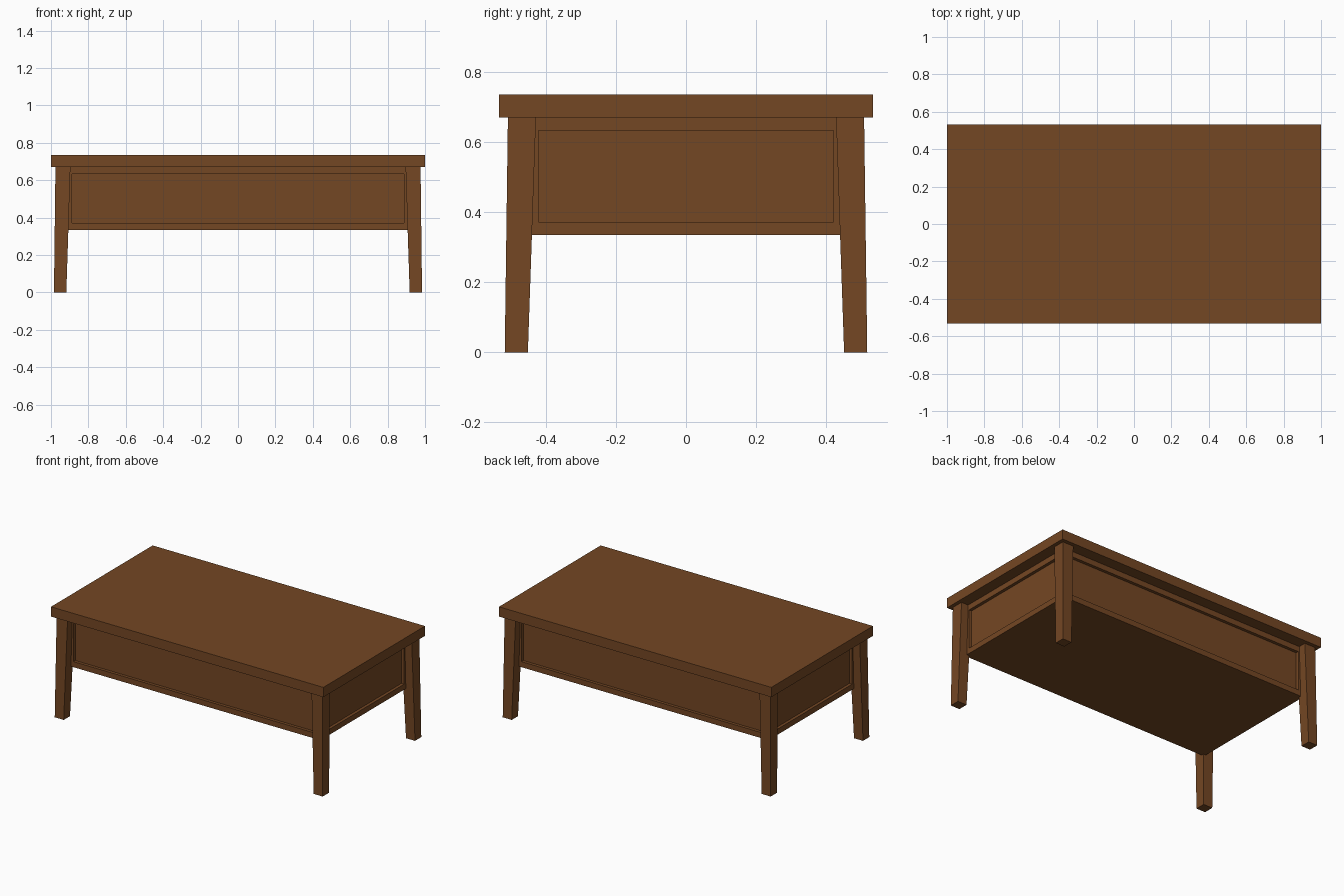
import bpy
import bmesh

cube = bpy.data.objects.get("Cube")
if cube:
    bpy.data.objects.remove(cube, do_unlink=True)

wood = bpy.data.materials.new("brown_wood")
wood.use_nodes = True
WOOD = (0.175, 0.063, 0.017, 1)
wood.diffuse_color = WOOD
wood.node_tree.nodes["Principled BSDF"].inputs["Base Color"].default_value = WOOD


def finish(name, bm):
    bmesh.ops.recalc_face_normals(bm, faces=bm.faces)
    mesh = bpy.data.meshes.new(name)
    bm.to_mesh(mesh)
    bm.free()
    mesh.materials.append(wood)
    obj = bpy.data.objects.new(name, mesh)
    bpy.context.collection.objects.link(obj)
    return obj


def box(half_x, half_y, z0, z1):
    bm = bmesh.new()
    bmesh.ops.create_cube(bm, size=2)
    for v in bm.verts:
        v.co.x *= half_x
        v.co.y *= half_y
        v.co.z = z1 if v.co.z > 0 else z0
    return bm


# Table top
finish("table_top", box(1, 0.533, 0.67, 0.735))

# Apron box with a sunken panel on each of the four sides
bm = box(0.925, 0.457, 0.335, 0.67)
sides = [f for f in bm.faces if abs(f.normal.z) < 0.5]
bmesh.ops.inset_individual(bm, faces=sides, thickness=0.052)
bmesh.ops.inset_individual(bm, faces=sides, thickness=0, depth=-0.02)
finish("apron", bm)

# Legs that taper and splay outward towards the floor
for sx, side in ((1, "left"), (-1, "right")):
    for sy, end in ((-1, "front"), (1, "back")):
        bm = bmesh.new()
        bmesh.ops.create_cube(bm, size=2)
        for v in bm.verts:
            if v.co.z > 0:
                cx, cy, half, z = 0.936, 0.468, 0.04, 0.67
            else:
                cx, cy, half, z = 0.951, 0.484, 0.033, 0
            v.co = (sx * cx + v.co.x * half, sy * cy + v.co.y * half, z)
        finish(f"{end}_{side}_leg", bm)
